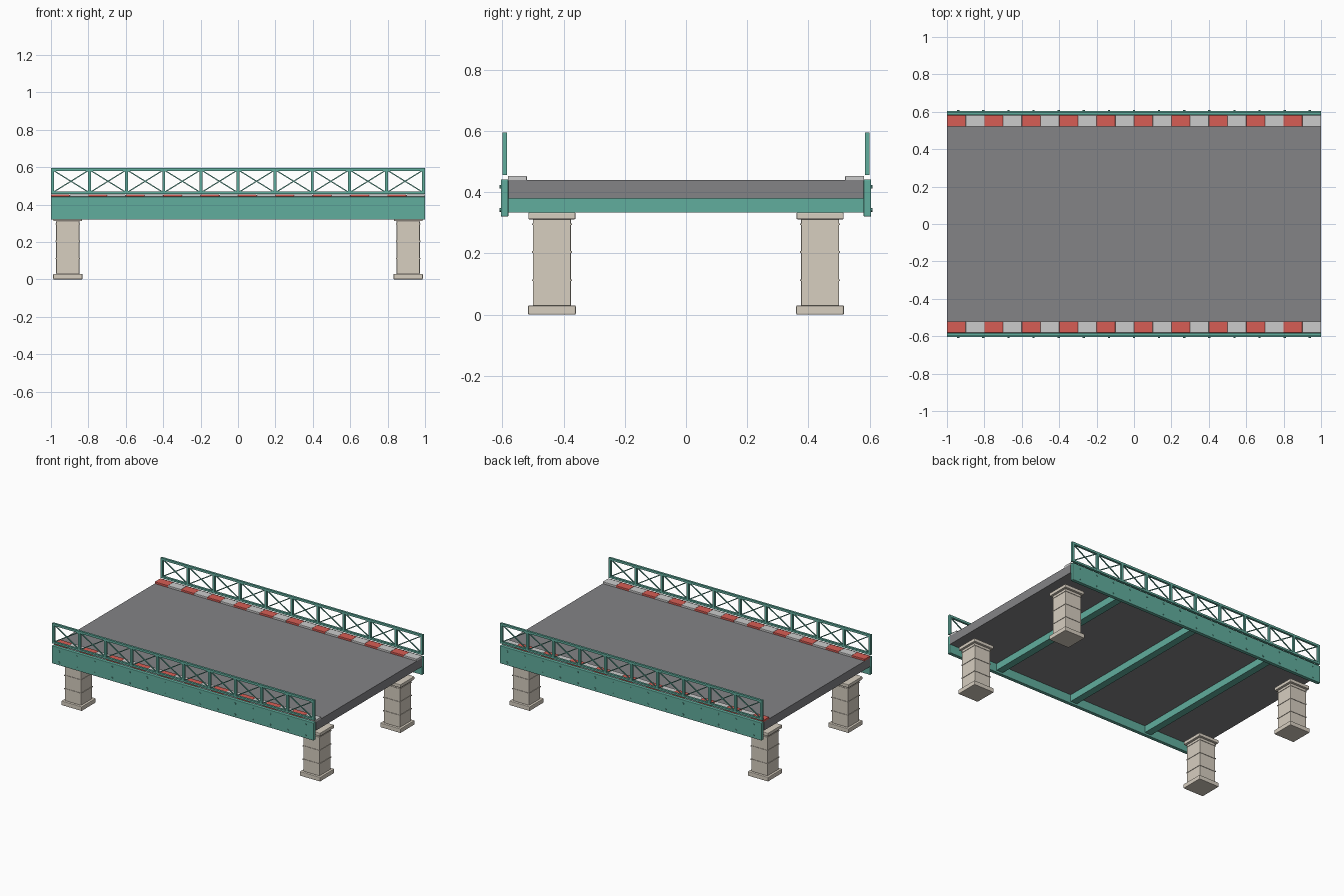
import bpy, bmesh
from math import atan2, hypot, pi
from mathutils import Matrix, Vector

if "Cube" in bpy.data.objects:
    bpy.data.objects.remove(bpy.data.objects["Cube"])


def material(name, rgb):
    m = bpy.data.materials.new(name)
    m.diffuse_color = (*rgb, 1)
    m.use_nodes = True
    m.node_tree.nodes["Principled BSDF"].inputs["Base Color"].default_value = m.diffuse_color
    return m


TEAL = material("teal_paint", (0.12, 0.42, 0.34))
ASPHALT = material("asphalt", (0.23, 0.23, 0.24))
STONE = material("pale_stone", (0.68, 0.62, 0.53))
RED = material("red_paint", (0.68, 0.11, 0.09))
WHITE = material("white_paint", (0.80, 0.80, 0.78))


def add_box(bm, lo, hi):
    lo, hi = Vector(lo), Vector(hi)
    mat = Matrix.Translation((lo + hi) / 2) @ Matrix.Diagonal((*(hi - lo), 1))
    bmesh.ops.create_cube(bm, size=1, matrix=mat)


def finish(bm, name, mat, bevel=0):
    mesh = bpy.data.meshes.new(name)
    bm.to_mesh(mesh)
    bm.free()
    ob = bpy.data.objects.new(name, mesh)
    bpy.context.collection.objects.link(ob)
    mesh.materials.append(mat)
    if bevel:
        mod = ob.modifiers.new("edge_bevel", 'BEVEL')
        mod.width, mod.segments = bevel, 2
    return ob


def box_part(name, boxes, mat, bevel=0):
    bm = bmesh.new()
    for lo, hi in boxes:
        add_box(bm, lo, hi)
    return finish(bm, name, mat, bevel)


def slab(cx, cy, half, z0, z1):
    return (cx - half, cy - half, z0), (cx + half, cy + half, z1)


# Road deck and the cross beams beneath it
box_part("road_deck", [((-1, -0.58, 0.38), (1, 0.58, 0.44))], ASPHALT)
box_part("cross_beams", [((x - 0.025, -0.58, 0.333), (x + 0.025, 0.58, 0.38))
                         for x in (-0.6, 0, 0.6)], TEAL)

for side, s in (("front", -1), ("back", 1)):
    def span(a, b):
        return sorted((s * a, s * b))

    # Side girder
    y0, y1 = span(0.58, 0.605)
    box_part(side + "_girder", [((-1, y0, 0.32), (1, y1, 0.442))], TEAL, 0.004)

    # Two rows of rivets on the girder's outer face
    bm = bmesh.new()
    for i in range(15):
        for z in (0.342, 0.418):
            mat = (Matrix.Translation((-0.94 + i * 1.88 / 14, s * 0.605, z))
                   @ Matrix.Rotation(pi / 2, 4, 'X'))
            bmesh.ops.create_cone(bm, cap_ends=True, segments=8, radius1=0.006,
                                  radius2=0.006, depth=0.007, matrix=mat)
    finish(bm, side + "_rivets", TEAL)

    # Striped kerb, alternating red and white blocks
    y0, y1 = span(0.52, 0.582)
    for k, (colour, mat) in enumerate((("red", RED), ("white", WHITE))):
        box_part(f"{side}_kerb_{colour}",
                 [((-1 + 0.1 * i, y0, 0.438), (-0.9 + 0.1 * i, y1, 0.453))
                  for i in range(k, 20, 2)], mat, 0.002)

    # Railing frame: top rail, bottom rail and posts
    y0, y1 = span(0.584, 0.599)
    rails = [((-1, y0, 0.58), (1, y1, 0.595)), ((-1, y0, 0.456), (1, y1, 0.469))]
    posts = []
    for i in range(11):
        x = -0.9925 + i * 1.985 / 10
        posts.append(((x - 0.0075, y0, 0.456), (x + 0.0075, y1, 0.595)))
    box_part(side + "_railing_frame", rails + posts, TEAL)

    # Crossed braces in every railing panel
    bm = bmesh.new()
    dx, dz = 0.186, 0.115
    for i in range(10):
        cx = -0.9925 + (i + 0.5) * 0.1985
        for d in (-1, 1):
            mat = (Matrix.Translation((cx, s * 0.5915, 0.5245))
                   @ Matrix.Rotation(d * atan2(dz, dx), 4, 'Y')
                   @ Matrix.Diagonal((hypot(dx, dz), 0.006, 0.006, 1)))
            bmesh.ops.create_cube(bm, size=1, matrix=mat)
    finish(bm, side + "_railing_braces", TEAL)

    # Stone piers: foot, shaft, thin course bands and cap
    for end, e in (("left", -1), ("right", 1)):
        cx, cy = e * 0.91, s * 0.438
        name = f"{side}_{end}_pier"
        box_part(name + "_foot", [slab(cx, cy, 0.078, 0, 0.03)], STONE, 0.004)
        box_part(name + "_shaft", [slab(cx, cy, 0.062, 0.028, 0.312)], STONE, 0.003)
        box_part(name + "_bands", [slab(cx, cy, 0.065, z - 0.003, z + 0.003)
                                   for z in (0.112, 0.204, 0.295)], STONE)
        box_part(name + "_cap", [slab(cx, cy, 0.077, 0.311, 0.334)], STONE, 0.004)
